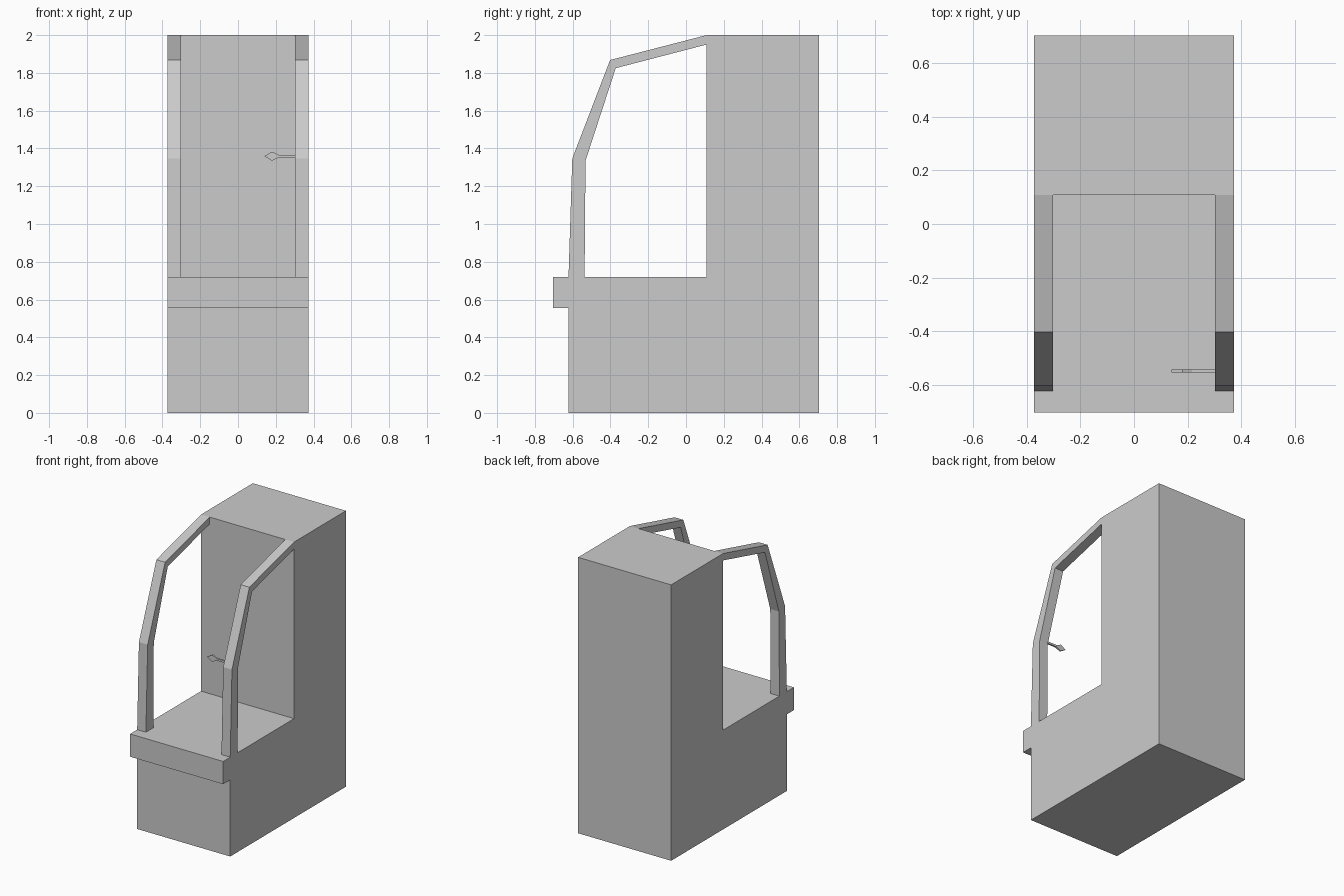
import bpy, bmesh
from mathutils import Vector

if "Cube" in bpy.data.objects:
    bpy.data.objects.remove(bpy.data.objects["Cube"])

HALF_W = 0.373    # half width of the cabinet
INNER = 0.303     # inner face of the side frames


def prism(name, points, offset):
    """Extrude a closed 3D outline along an offset into a solid."""
    bm = bmesh.new()
    face = bm.faces.new([bm.verts.new(p) for p in points])
    ext = bmesh.ops.extrude_face_region(bm, geom=[face])
    bmesh.ops.translate(bm, vec=Vector(offset),
                        verts=[g for g in ext["geom"] if isinstance(g, bmesh.types.BMVert)])
    bmesh.ops.recalc_face_normals(bm, faces=bm.faces)
    mesh = bpy.data.meshes.new(name)
    bm.to_mesh(mesh)
    bm.free()
    obj = bpy.data.objects.new(name, mesh)
    bpy.context.collection.objects.link(obj)
    return obj


def side_profile(name, yz, x0, x1):
    return prism(name, [(x0, y, z) for y, z in yz], (x1 - x0, 0, 0))


# Cabinet: base, protruding counter ledge and tall back block in one profile
side_profile("cabinet_body", [
    (-0.622, 0), (0.703, 0), (0.703, 2), (0.109, 2), (0.109, 0.72),
    (-0.703, 0.72), (-0.703, 0.555), (-0.622, 0.555)], -HALF_W, HALF_W)

# Bent window frames on both sides
outer = [(-0.622, 0.72), (-0.602, 1.347), (-0.402, 1.868), (0.109, 2.0)]
inner = [(0.109, 1.95), (-0.372, 1.825), (-0.532, 1.335), (-0.537, 0.72)]
for side, sign in (("left", -1), ("right", 1)):
    side_profile(side + "_frame", outer + inner, sign * INNER, sign * HALF_W)

# Small lever with a diamond tip, on the right frame
upper = [(INNER, 0.007), (0.217, 0.007), (0.18, 0.024)]
outline = upper + [(0.14, 0)] + [(x, -z) for x, z in reversed(upper)]
prism("lever", [(x, -0.554, 1.359 + z) for x, z in outline], (0, 0.012, 0))
